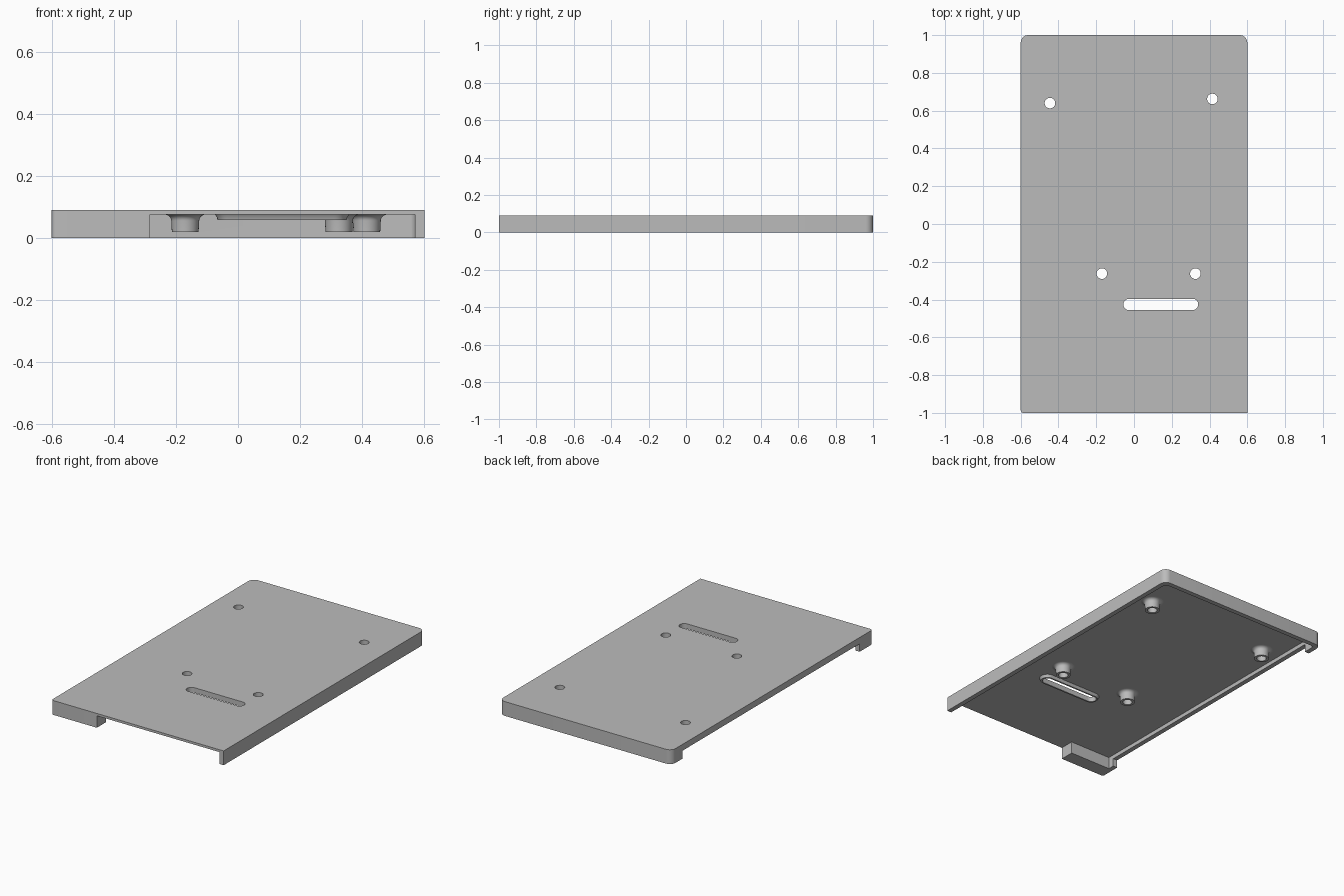
import bpy, bmesh
from math import cos, sin, pi

cube = bpy.data.objects.get("Cube")
if cube:
    bpy.data.objects.remove(cube, do_unlink=True)

grey = bpy.data.materials.new("plain grey")
grey.use_nodes = True
COLOUR = (0.5, 0.5, 0.5, 1)
grey.diffuse_color = COLOUR
grey.node_tree.nodes["Principled BSDF"].inputs["Base Color"].default_value = COLOUR

TOP, UNDER = 0.09, 0.075      # plate faces
HOLE = 0.028                  # screw hole radius


def arc(cx, cy, r, start, end, n):
    return [(cx + r * cos(start + (end - start) * i / n),
             cy + r * sin(start + (end - start) * i / n)) for i in range(n + 1)]


def slot(cx, cy, half, r):
    """Outline with round ends; half = 0 gives a circle."""
    return (arc(cx + half, cy, r, -pi / 2, pi / 2, 16)
            + arc(cx - half, cy, r, pi / 2, 3 * pi / 2, 16))


def circle(cx, cy, r):
    return arc(cx, cy, r, 0, 2 * pi, 32)[:-1]


def add_object(name, mesh):
    obj = bpy.data.objects.new(name, mesh)
    bpy.context.collection.objects.link(obj)
    mesh.materials.clear()
    mesh.materials.append(grey)
    return obj


def extrude(name, outlines, z0, z1):
    """Solid from a plan outline; further outlines become holes."""
    curve = bpy.data.curves.new(name, 'CURVE')
    curve.dimensions = '2D'
    curve.fill_mode = 'BOTH'
    curve.extrude = (z1 - z0) / 2
    for pts in outlines:
        spline = curve.splines.new('POLY')
        spline.points.add(len(pts) - 1)
        for p, (x, y) in zip(spline.points, pts):
            p.co = (x, y, 0, 1)
        spline.use_cyclic_u = True
    temp = bpy.data.objects.new(name, curve)
    bpy.context.collection.objects.link(temp)
    bpy.context.view_layer.update()
    mesh = bpy.data.meshes.new_from_object(temp)
    bpy.data.objects.remove(temp)
    bm = bmesh.new()
    bm.from_mesh(mesh)
    bmesh.ops.remove_doubles(bm, verts=bm.verts, dist=1e-5)
    bmesh.ops.translate(bm, verts=bm.verts, vec=(0, 0, (z0 + z1) / 2))
    bmesh.ops.recalc_face_normals(bm, faces=bm.faces)
    bm.to_mesh(mesh)
    bm.free()
    return add_object(name, mesh)


def loft(name, rings):
    """Skin between stacked outlines given as (points, z)."""
    bm = bmesh.new()
    loops = [[bm.verts.new((x, y, z)) for x, y in pts] for pts, z in rings]
    n = len(loops[0])
    for a, b in zip(loops, loops[1:]):
        for i in range(n):
            j = (i + 1) % n
            bm.faces.new((a[i], a[j], b[j], b[i]))
    bmesh.ops.recalc_face_normals(bm, faces=bm.faces)
    # The skin runs from the bore outwards, so its first faces look inwards
    bm.faces.ensure_lookup_table()
    face = bm.faces[0]
    cx = sum(x for x, y in rings[0][0]) / n
    cy = sum(y for x, y in rings[0][0]) / n
    c = face.calc_center_median()
    if face.normal.x * (c.x - cx) + face.normal.y * (c.y - cy) > 0:
        bmesh.ops.reverse_faces(bm, faces=bm.faces)
    mesh = bpy.data.meshes.new(name)
    bm.to_mesh(mesh)
    bm.free()
    return add_object(name, mesh)


def smooth(obj):
    bpy.ops.object.select_all(action='DESELECT')
    obj.select_set(True)
    bpy.context.view_layer.objects.active = obj
    bpy.ops.object.shade_smooth_by_angle(angle=0.5)


def cut(obj, cutter):
    cutter.hide_render = True
    mod = obj.modifiers.new("cut", 'BOOLEAN')
    mod.operation = 'DIFFERENCE'
    mod.solver = 'EXACT'
    mod.object = cutter
    bpy.context.view_layer.objects.active = obj
    bpy.ops.object.modifier_apply(modifier=mod.name)
    bpy.data.objects.remove(cutter, do_unlink=True)


bosses = {"back_right": (-0.445, 0.64), "back_left": (0.415, 0.662),
          "front_right": (-0.17, -0.263), "front_left": (0.325, -0.263)}
SLOT = (0.142, -0.426, 0.168)

# Cover: rounded block with holes, hollowed from below
outline = (arc(0.56, 0.96, 0.04, 0, pi / 2, 8)
           + arc(-0.56, 0.96, 0.04, pi / 2, pi, 8)
           + arc(-0.585, -0.985, 0.015, pi, 3 * pi / 2, 6) + [(0.6, -1)])
holes = [circle(x, y, HOLE) for x, y in bosses.values()] + [slot(*SLOT, 0.03)]
cover = extrude("cover", [outline] + holes, 0, TOP)
cavity = (arc(0.55, 0.95, 0.02, 0, pi / 2, 6)
          + arc(-0.55, 0.95, 0.02, pi / 2, pi, 6)
          + [(-0.57, -0.91), (-0.283, -0.91), (-0.283, -1.1), (0.57, -1.1)])
cut(cover, extrude("cavity_cutter", [cavity], -0.1, UNDER))

# Lowered edge along the right side
notch = [(-0.7, -0.87), (-0.55, -0.87), (-0.55, 0.89), (-0.7, 0.89)]
cut(cover, extrude("side_cutter", [notch], -0.1, 0.05))
smooth(cover)

# Screw bosses with a flared root
for name, (x, y) in bosses.items():
    profile = [(HOLE, UNDER), (HOLE, 0.018), (0.043, 0.018), (0.045, 0.055)]
    profile += [(0.067 - 0.022 * cos(a * pi / 12), 0.055 + 0.02 * sin(a * pi / 12))
                for a in range(1, 7)]
    smooth(loft(name + "_boss", [(circle(x, y, r), z) for r, z in profile]))

# Raised rim below the slot
rim = [(0.03, UNDER), (0.03, 0.058), (0.04, 0.058), (0.042, 0.066), (0.048, UNDER)]
smooth(loft("slot_rim", [(slot(*SLOT, r), z) for r, z in rim]))
